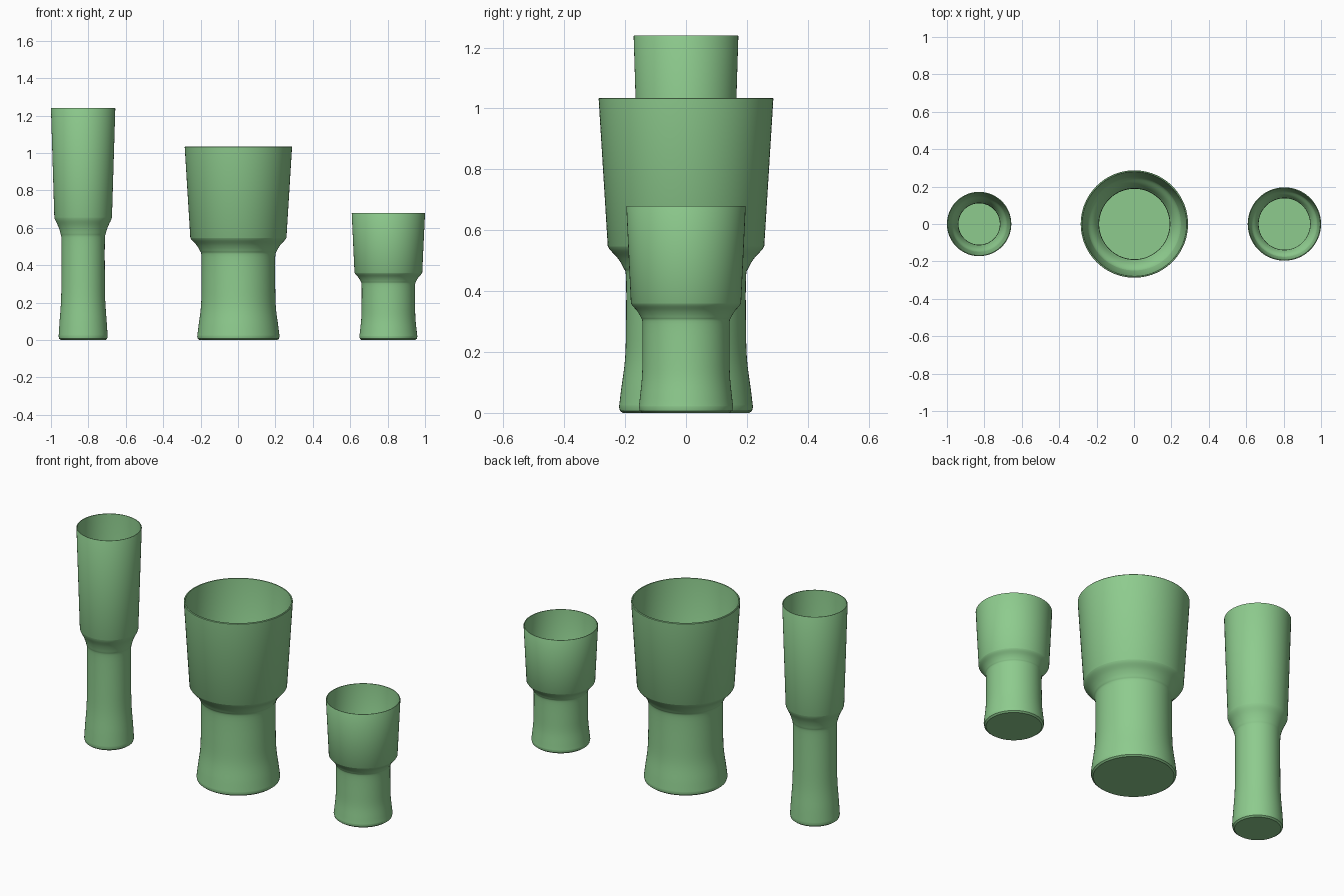
import bpy, bmesh, math

if "Cube" in bpy.data.objects:
    bpy.data.objects.remove(bpy.data.objects["Cube"])

SEG = 96

mat = bpy.data.materials.new("green_glaze")
mat.diffuse_color = (0.27, 0.60, 0.27, 1)
mat.use_nodes = True
mat.node_tree.nodes["Principled BSDF"].inputs["Base Color"].default_value = mat.diffuse_color


def smooth_curve(pts, steps=5):
    """Catmull-Rom curve through (radius, height) points."""
    p = [pts[0]] + pts + [pts[-1]]
    out = []
    for i in range(1, len(p) - 2):
        a, b, c, d = p[i - 1:i + 3]
        for s in range(steps):
            t = s / steps
            out.append(tuple(0.5 * (2 * b[k] + (c[k] - a[k]) * t
                       + (2 * a[k] - 5 * b[k] + 4 * c[k] - d[k]) * t * t
                       + (3 * b[k] - a[k] - 3 * c[k] + d[k]) * t ** 3) for k in (0, 1)))
    return out + [pts[-1]]


def cup(name, x, height, shoulder, r_top, r_shoulder, r_neck, r_base, wall):
    step = r_shoulder - r_neck          # width of the ledge under the bowl
    drop = 0.19 * shoulder              # height of the ledge curve
    # outer wall: flared foot, straight neck, curved ledge
    stem = smooth_curve([
        (r_base, 0.02), (r_base - 0.3 * (r_base - r_neck), 0.14 * shoulder),
        (r_neck + 0.15 * (r_base - r_neck), 0.32 * shoulder),
        (r_neck, 0.52 * shoulder), (r_neck, shoulder - drop),
        (r_neck + 0.14 * step, shoulder - 0.68 * drop),
        (r_neck + 0.45 * step, shoulder - 0.38 * drop),
        (r_neck + 0.86 * step, shoulder - 0.12 * drop),
        (r_shoulder, shoulder)])
    outer = [(r_base - 0.012, 0), (r_base - 0.003, 0.007)] + stem
    outer += [(r_top, height - 0.003), (r_top - 0.3 * wall, height)]
    # inner wall follows the outer one down to a flat floor
    inner = [(r_top - wall, height)]
    inner += [(r - wall, z + 0.3 * wall) for r, z in reversed(stem)]
    profile = [(0, 0)] + outer + inner + [(0, inner[-1][1])]

    bm = bmesh.new()
    verts = [bm.verts.new((r, 0, z)) for r, z in profile]
    edges = [bm.edges.new(pair) for pair in zip(verts, verts[1:])]
    bmesh.ops.spin(bm, geom=verts + edges, axis=(0, 0, 1), cent=(0, 0, 0),
                   angle=math.tau, steps=SEG, use_duplicate=False)
    bmesh.ops.remove_doubles(bm, verts=bm.verts, dist=1e-5)
    bmesh.ops.recalc_face_normals(bm, faces=bm.faces)
    mesh = bpy.data.meshes.new(name)
    bm.to_mesh(mesh)
    bm.free()
    mesh.materials.append(mat)
    obj = bpy.data.objects.new(name, mesh)
    obj.location.x = x
    bpy.context.collection.objects.link(obj)
    bpy.ops.object.select_all(action='DESELECT')
    obj.select_set(True)
    bpy.context.view_layer.objects.active = obj
    bpy.ops.object.shade_smooth_by_angle(angle=math.radians(35))


# three vessels of the set
cup("tall_vase", -0.828, 1.24, 0.655, 0.172, 0.154, 0.116, 0.131, 0.005)
cup("wide_vase", 0.002, 1.035, 0.547, 0.287, 0.257, 0.197, 0.220, 0.008)
cup("small_vase", 0.804, 0.68, 0.36, 0.196, 0.181, 0.143, 0.155, 0.005)
